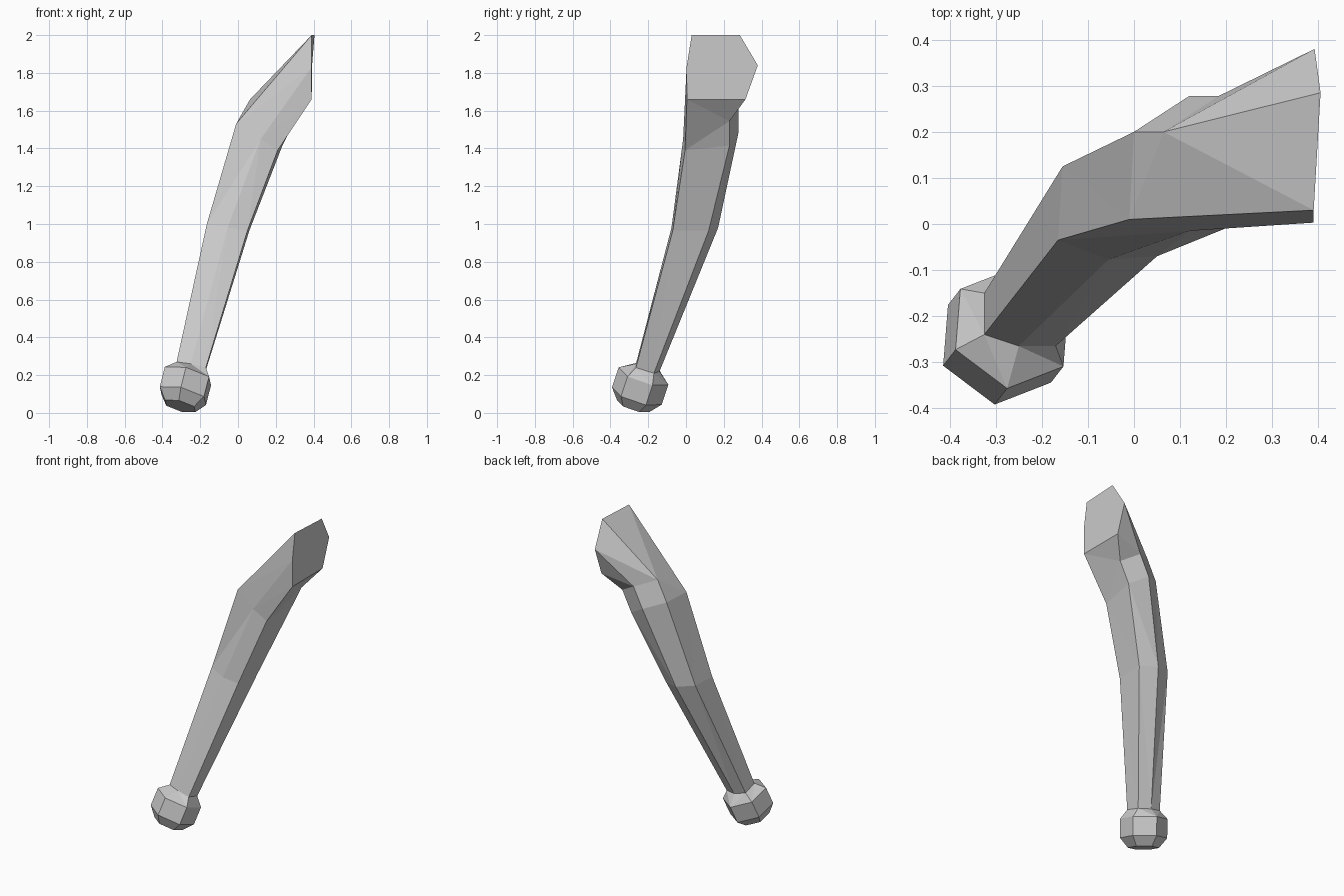
import bpy, bmesh, math
from mathutils import Vector

if "Cube" in bpy.data.objects:
    bpy.data.objects.remove(bpy.data.objects["Cube"])


def loft(name, rings, cap_start=False, cap_end=False):
    """Skin a list of six-point rings; coincident points are welded."""
    bm = bmesh.new()
    loops = [[bm.verts.new(p) for p in ring] for ring in rings]
    for a, b in zip(loops, loops[1:]):
        for i in range(6):
            j = (i + 1) % 6
            bm.faces.new((a[i], a[j], b[j], b[i]))
    if cap_start:
        bm.faces.new(loops[0][::-1])
    if cap_end:
        bm.faces.new(loops[-1])
    bmesh.ops.remove_doubles(bm, verts=bm.verts[:], dist=0.0005)
    quads = [f for f in bm.faces if len(f.verts) == 4]
    bmesh.ops.triangulate(bm, faces=quads, quad_method='SHORT_EDGE')
    me = bpy.data.meshes.new(name)
    bm.to_mesh(me)
    bm.free()
    ob = bpy.data.objects.new(name, me)
    bpy.context.collection.objects.link(ob)
    return ob


# Direction of the tilted lower shaft, and a hexagon square to it
axis = Vector((0.25, 0.30, 0.92)).normalized()
u = Vector((-0.115, 0.085, 0))
u = (u - axis * u.dot(axis)).normalized()
v = axis.cross(u)


def hexagon(centre, r):
    return [Vector(centre) + r * (math.cos(k * math.pi / 3) * u + math.sin(k * math.pi / 3) * v)
            for k in range(6)]


# Slightly flattened sections going up the shaft
neck = [(-.325, -.15, .24), (-.325, -.24, .27), (-.25, -.265, .26),
        (-.17, -.265, .24), (-.175, -.17, .21), (-.25, -.14, .22)]
middle = [(-.155, .125, 1.0), (-.165, -.035, 1.0), (-.055, -.077, .98),
          (.05, -.07, .965), (.06, .12, .965), (-.045, .17, .98)]
bend = [(0, .2, 1.53), (-.01, .01, 1.53), (.12, -.015, 1.45),
        (.21, -.005, 1.39), (.235, .23, 1.415), (.12, .278, 1.485)]
# Extra bend on the rear sides only: the front points stay put and weld
step = Vector((.064, 0, .13))
rear_bend = [Vector(p) + step if i in (0, 4, 5) else Vector(p) for i, p in enumerate(bend)]
# Flat upright end face
tip = [(.405, .285, 2.0), (.39, .03, 2.0), (.39, .003, 1.83),
       (.39, .005, 1.66), (.39, .315, 1.66), (.392, .38, 1.84)]

loft("shaft", [neck, middle, bend, rear_bend, tip], cap_end=True)

# Faceted knob at the foot
loft("end_knob", [hexagon((-.306, -.278, .036), .092),
                  hexagon((-.292, -.26, .09), .14),
                  hexagon((-.265, -.225, .195), .14),
                  neck], cap_start=True)
